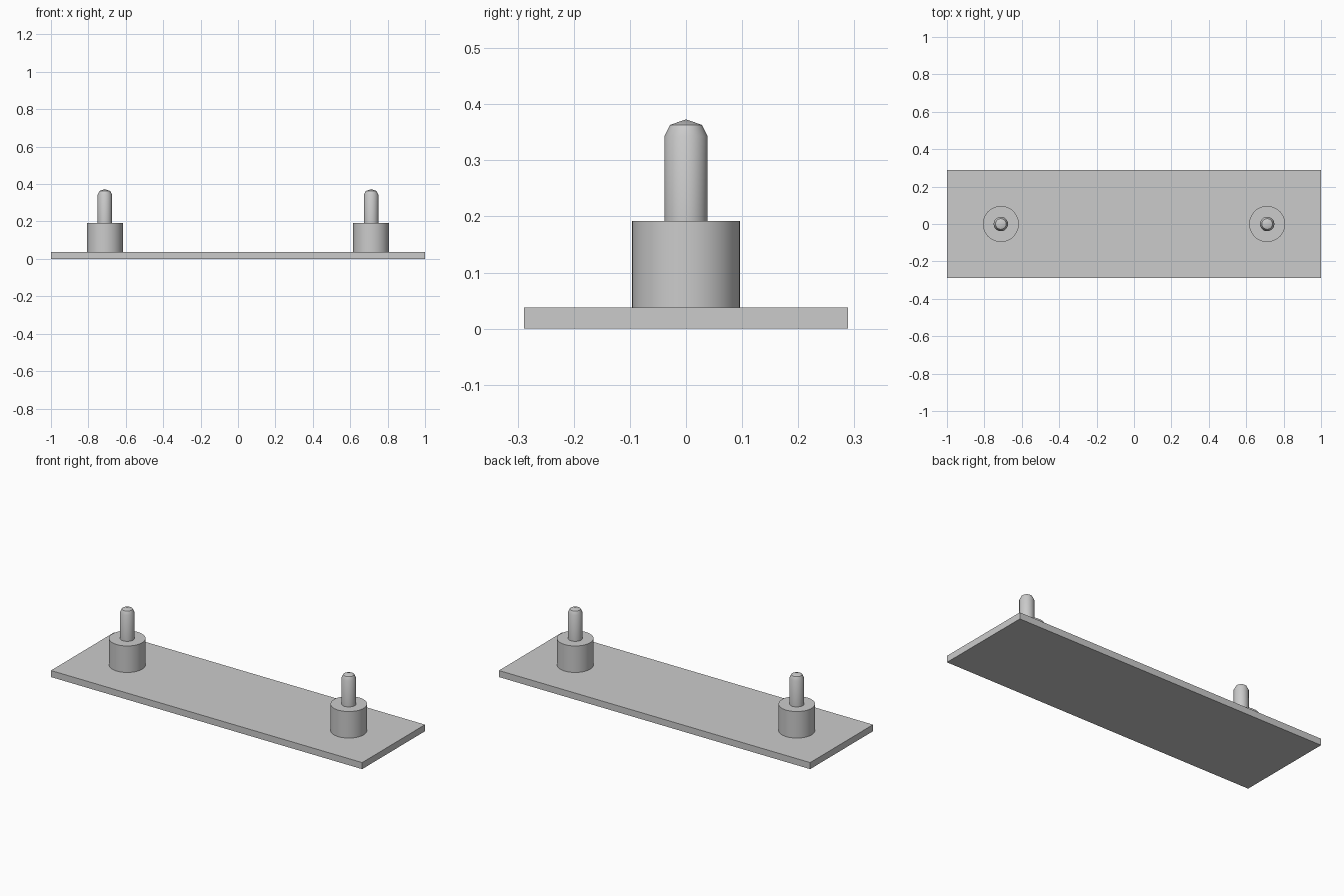
import bpy
import bmesh
import math

cube = bpy.data.objects.get("Cube")
if cube:
    bpy.data.objects.remove(cube, do_unlink=True)

# Single grey finish
grey = bpy.data.materials.new("light grey")
grey.use_nodes = True
colour = (0.6, 0.6, 0.6, 1)
grey.diffuse_color = colour
grey.node_tree.nodes["Principled BSDF"].inputs["Base Color"].default_value = colour

SEGMENTS = 48
PLATE_TOP = 0.038
COLLAR_TOP = 0.192


def add_object(name, bm, location):
    bmesh.ops.recalc_face_normals(bm, faces=bm.faces)
    mesh = bpy.data.meshes.new(name)
    bm.to_mesh(mesh)
    bm.free()
    mesh.materials.append(grey)
    obj = bpy.data.objects.new(name, mesh)
    bpy.context.collection.objects.link(obj)
    obj.location = location
    return obj


def lathe(name, profile, x):
    """Revolve a (radius, height) profile around a vertical axis at x."""
    bm = bmesh.new()
    verts = [bm.verts.new((r, 0, z)) for r, z in profile]
    edges = [bm.edges.new(pair) for pair in zip(verts, verts[1:])]
    bmesh.ops.spin(bm, geom=verts + edges, cent=(0, 0, 0), axis=(0, 0, 1),
                   angle=math.tau, steps=SEGMENTS)
    bmesh.ops.remove_doubles(bm, verts=bm.verts, dist=0.0001)
    obj = add_object(name, bm, (x, 0, 0))
    bpy.ops.object.select_all(action="DESELECT")
    obj.select_set(True)
    bpy.context.view_layer.objects.active = obj
    bpy.ops.object.shade_smooth_by_angle(angle=math.radians(30))


# Flat base plate
bm = bmesh.new()
bmesh.ops.create_cube(bm, size=1)
bmesh.ops.scale(bm, vec=(2, 0.577, PLATE_TOP), verts=bm.verts)
add_object("base_plate", bm, (0, 0, PLATE_TOP / 2))

# Stepped post at each end: wide collar and slim pin with a chamfered, pointed tip
collar = [(0, PLATE_TOP), (0.096, PLATE_TOP), (0.096, COLLAR_TOP), (0, COLLAR_TOP)]
pin = [(0, COLLAR_TOP), (0.0385, COLLAR_TOP), (0.0385, 0.343),
       (0.0285, 0.363), (0, 0.373)]
for side, x in (("left", 0.712), ("right", -0.712)):
    lathe(side + "_collar", collar, x)
    lathe(side + "_pin", pin, x)
